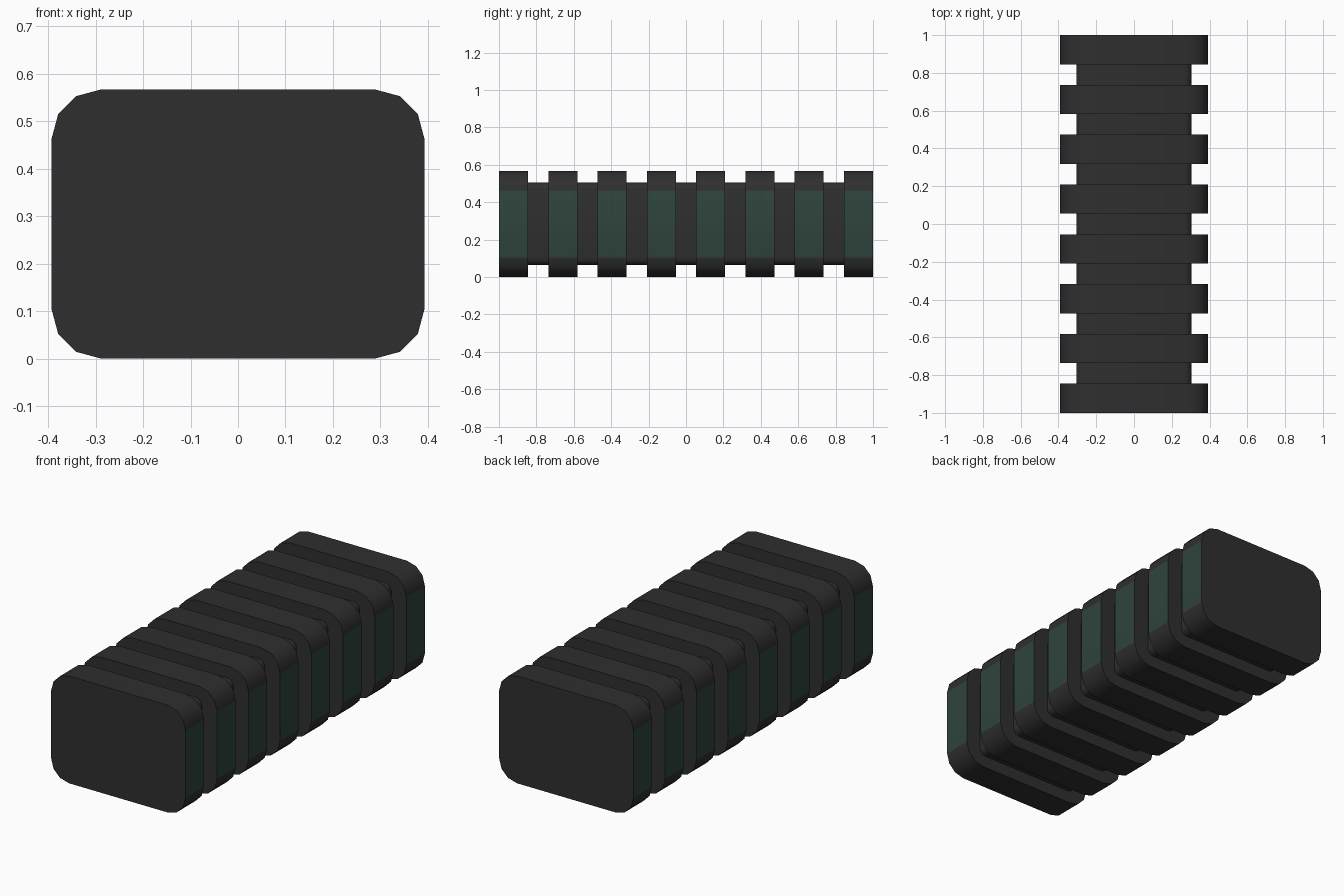
import bpy, math

if "Cube" in bpy.data.objects:
    bpy.data.objects.remove(bpy.data.objects["Cube"], do_unlink=True)


def material(name, rgb):
    m = bpy.data.materials.new(name)
    m.use_nodes = True
    color = (*rgb, 1)
    m.diffuse_color = color
    m.node_tree.nodes["Principled BSDF"].inputs["Base Color"].default_value = color
    return m


rubber = material("dark rubber", (0.028, 0.028, 0.028))
green = material("dark green", (0.028, 0.058, 0.046))


def rounded_block(name, half_x, z0, z1, y0, y1, radius, steps=3):
    """Rounded rectangle in XZ, extruded along Y, with flat end caps."""
    zc, half_z = (z0 + z1) / 2, (z1 - z0) / 2
    outline = []
    for quarter, (sx, sz) in enumerate([(1, 1), (-1, 1), (-1, -1), (1, -1)]):
        for i in range(steps + 1):
            a = math.pi / 2 * (quarter + i / steps)
            outline.append((sx * (half_x - radius) + radius * math.cos(a),
                            zc + sz * (half_z - radius) + radius * math.sin(a)))
    n = len(outline)
    verts = [(x, y, z) for y in (y0, y1) for x, z in outline]
    faces = [tuple(range(n)), tuple(reversed(range(n, 2 * n)))]
    faces += [(i, i + n, (i + 1) % n + n, (i + 1) % n) for i in range(n)]
    mesh = bpy.data.meshes.new(name)
    mesh.from_pydata(verts, [], faces)
    mesh.update()
    mesh.materials.append(rubber)
    obj = bpy.data.objects.new(name, mesh)
    bpy.context.collection.objects.link(obj)
    bpy.ops.object.select_all(action="DESELECT")
    obj.select_set(True)
    bpy.context.view_layer.objects.active = obj
    bpy.ops.object.shade_smooth_by_angle(angle=math.radians(40))
    return obj


# Narrow core running the full length
rounded_block("core", 0.305, 0.065, 0.505, -0.95, 0.95, 0.035)

# Eight wide ribs with green flat sides
COUNT, WIDTH = 8, 0.155
pitch = (2 - WIDTH) / (COUNT - 1)
for k in range(COUNT):
    y = -1 + k * pitch
    rib = rounded_block(f"rib_{k + 1}", 0.393, 0, 0.567, y, y + WIDTH, 0.105)
    rib.data.materials.append(green)
    for face in rib.data.polygons:
        if abs(face.normal.x) > 0.99:
            face.material_index = 1
